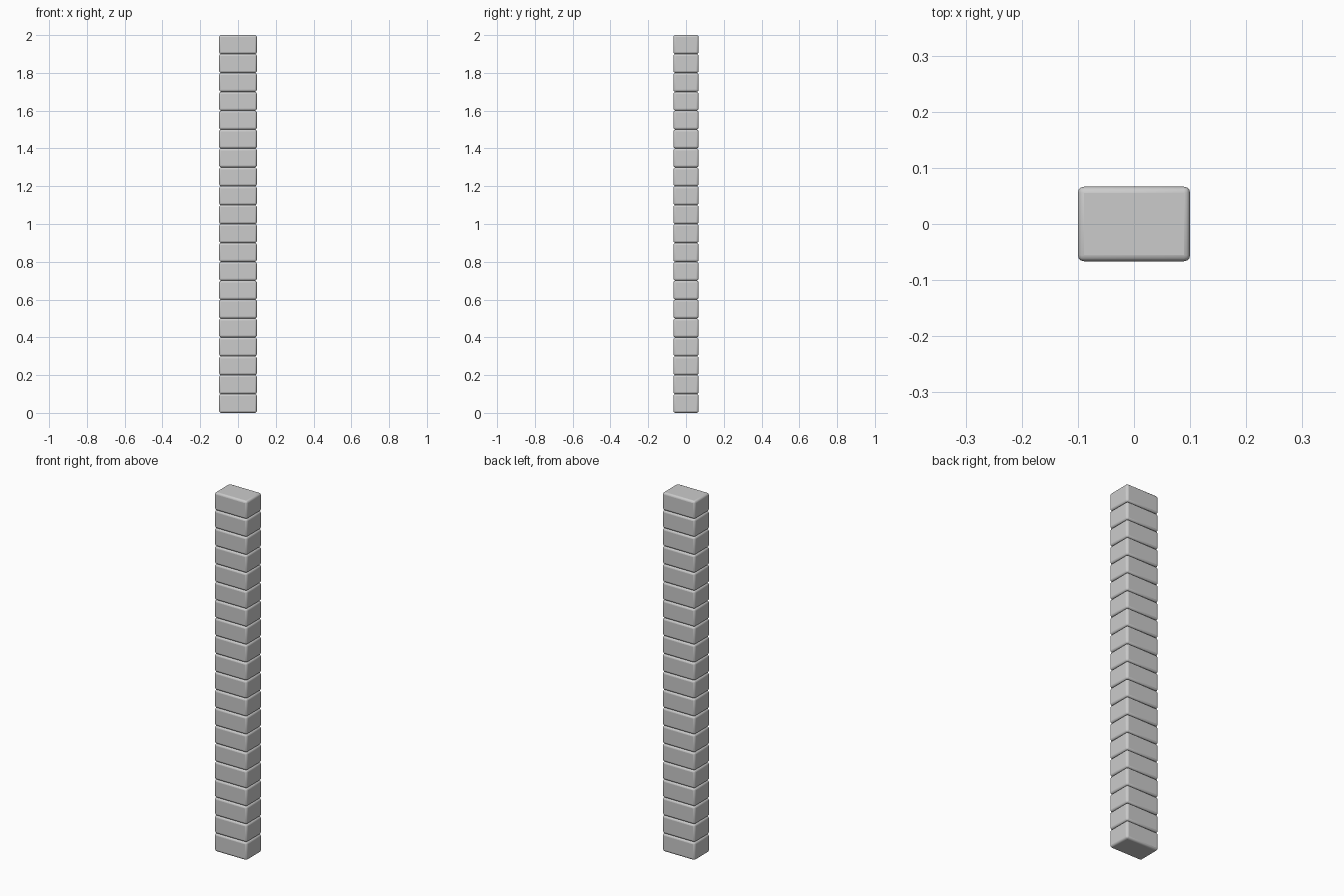
import bpy

if "Cube" in bpy.data.objects:
    bpy.data.objects.remove(bpy.data.objects["Cube"])

COUNT = 20
WIDTH, DEPTH, HEIGHT = 0.2, 0.133, 0.1


def rounded_block(name, z):
    """One soft-edged block centred at height z."""
    bpy.ops.mesh.primitive_cube_add(size=1, location=(0, 0, z))
    block = bpy.context.object
    block.name = name
    block.scale = (WIDTH, DEPTH, HEIGHT)
    bpy.ops.object.transform_apply(location=False, rotation=False, scale=True)
    bevel = block.modifiers.new("rounded_edges", 'BEVEL')
    bevel.width = 0.011
    bevel.segments = 3
    bpy.ops.object.shade_smooth_by_angle()
    return block


# Straight stack of identical blocks
for i in range(COUNT):
    rounded_block(f"block_{i + 1:02d}", HEIGHT * (i + 0.5))
